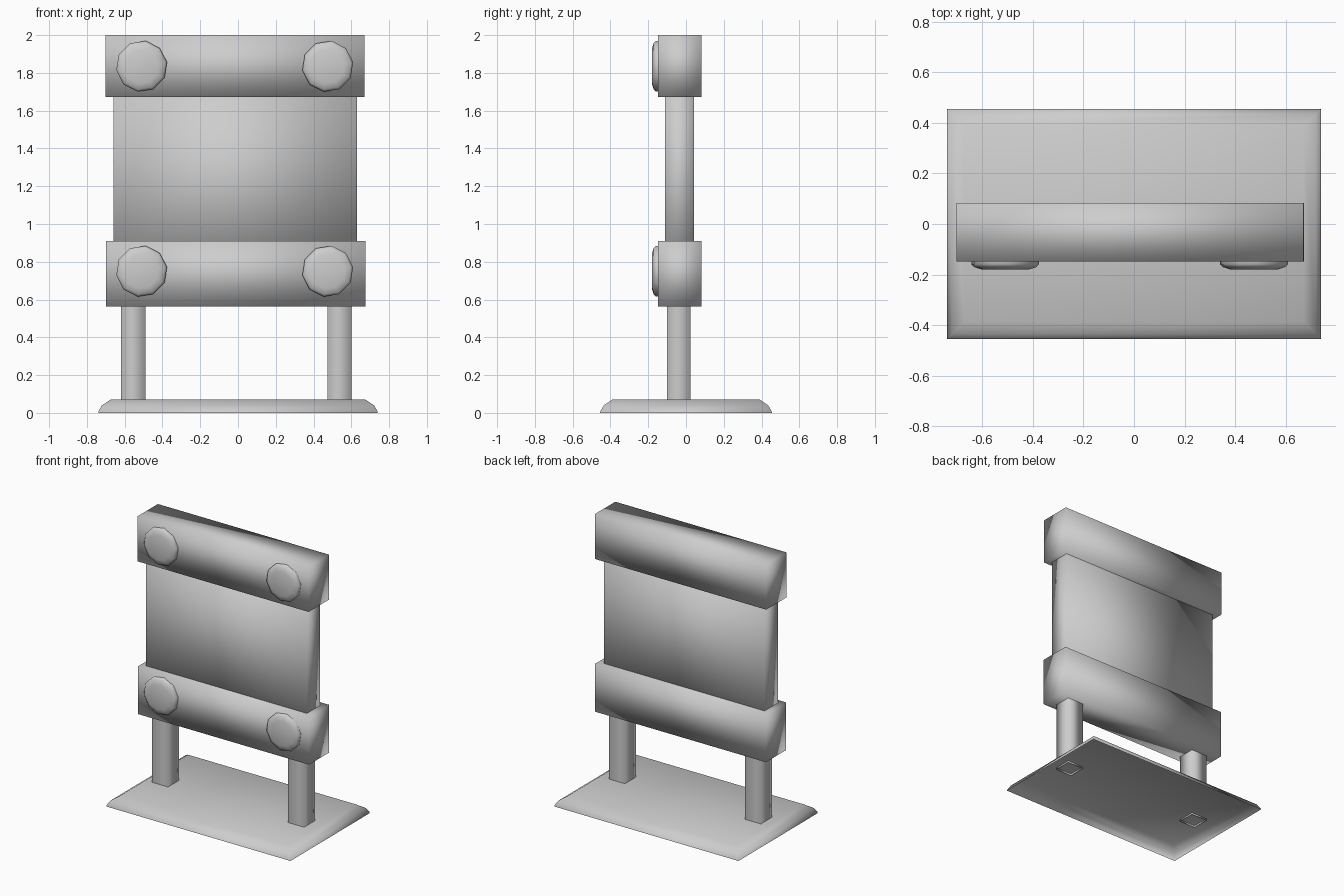
import bpy, bmesh, math
from mathutils import Vector

if "Cube" in bpy.data.objects:
    bpy.data.objects.remove(bpy.data.objects["Cube"], do_unlink=True)

grey = bpy.data.materials.new("plain grey")
grey.use_nodes = True
colour = (0.61, 0.61, 0.61, 1)
grey.diffuse_color = colour
grey.node_tree.nodes["Principled BSDF"].inputs["Base Color"].default_value = colour


def finish(name, bm):
    """Turn a bmesh into a smooth shaded object."""
    for face in bm.faces:
        face.smooth = True
    mesh = bpy.data.meshes.new(name)
    bm.to_mesh(mesh)
    bm.free()
    mesh.materials.append(grey)
    obj = bpy.data.objects.new(name, mesh)
    bpy.context.collection.objects.link(obj)


def box(name, low, high, open_ends=False):
    low, high = Vector(low), Vector(high)
    bm = bmesh.new()
    bmesh.ops.create_cube(bm, size=1)
    bmesh.ops.scale(bm, vec=high - low, verts=bm.verts)
    bmesh.ops.translate(bm, vec=(low + high) / 2, verts=bm.verts)
    if open_ends:
        bm.normal_update()
        ends = [f for f in bm.faces if abs(f.normal.z) > 0.9]
        bmesh.ops.delete(bm, geom=ends, context="FACES_ONLY")
    finish(name, bm)


def shell(name, rings):
    """Skin a stack of closed rings, open at the first and capped at the last."""
    bm = bmesh.new()
    loops = [[bm.verts.new(p) for p in ring] for ring in rings]
    count = len(loops[0])
    for a, b in zip(loops, loops[1:]):
        for i in range(count):
            j = (i + 1) % count
            bm.faces.new((a[i], a[j], b[j], b[i]))
    bm.faces.new(loops[-1])
    finish(name, bm)


# Hollow base plate with a rounded upper rim, open underneath
def rectangle(z, inset):
    x, y = 0.74 - inset, 0.455 - inset
    return [(-x, -y, z), (x, -y, z), (x, y, z), (-x, y, z)]


rim = [(0, 0), (0.012, 0.003), (0.04, 0.02), (0.072, 0.068)]
shell("base_plate", [rectangle(z, inset) for z, inset in rim])

# Two square tube posts, set just through the top of the base
for side, x in (("right", -0.555), ("left", 0.537)):
    box(side + "_post", (x - 0.064, -0.1, 0.06), (x + 0.064, 0.025, 0.7), open_ends=True)

# Sign panel held between two rails
box("panel", (-0.66, -0.11, 0.68), (0.63, 0.042, 1.8))
box("lower_rail", (-0.7, -0.148, 0.564), (0.674, 0.083, 0.91))
box("upper_rail", (-0.702, -0.148, 1.672), (0.671, 0.083, 2.0))


# Ten-sided domed bolt heads on the front of the rails, wound to face forward
def decagon(x, y, z, radius):
    turns = [math.tau * (i + 0.25) / 10 for i in range(10)]
    return [(x + radius * math.cos(t), y, z + radius * math.sin(t)) for t in turns]


profile = [(-0.14, 0.136), (-0.16, 0.136), (-0.171, 0.124), (-0.181, 0.092)]
for row, z in (("lower", 0.75), ("upper", 1.835)):
    for side, x in (("right", -0.51), ("left", 0.475)):
        shell(f"{row}_{side}_bolt", [decagon(x, y, z, r) for y, r in profile])
